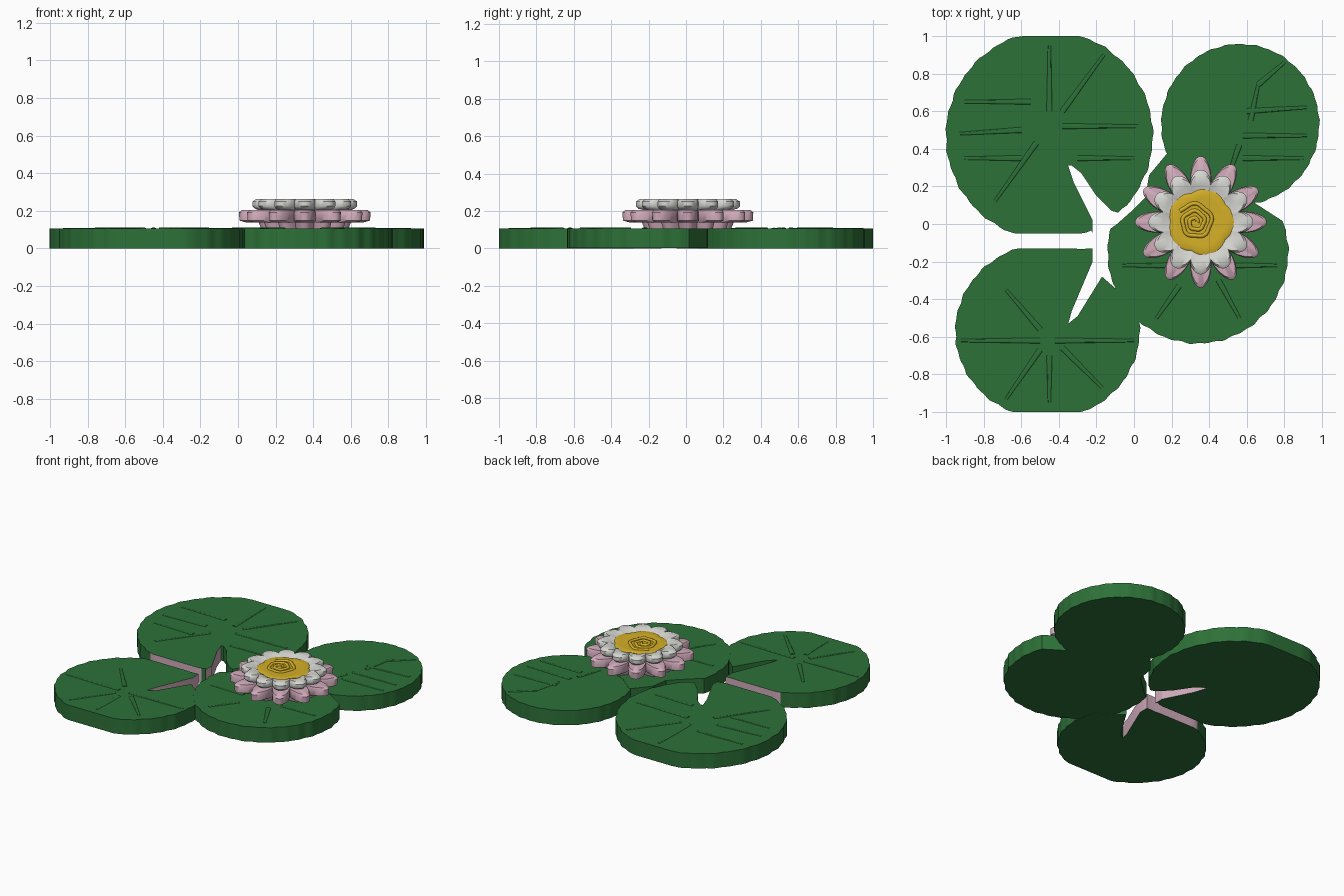
import bpy, bmesh, math
from mathutils import Matrix, Vector

cube = bpy.data.objects.get("Cube")
if cube:
    bpy.data.objects.remove(cube)


def material(name, rgb):
    m = bpy.data.materials.new(name)
    m.use_nodes = True
    m.diffuse_color = (*rgb, 1)
    m.node_tree.nodes["Principled BSDF"].inputs["Base Color"].default_value = (*rgb, 1)
    return m


green = material("leaf green", (0.026, 0.165, 0.039))
pink = material("petal pink", (0.64, 0.41, 0.50))
white = material("petal white", (0.68, 0.68, 0.65))
yellow = material("centre yellow", (0.66, 0.43, 0.02))


def finish(name, bm, mats, smooth=None):
    bmesh.ops.recalc_face_normals(bm, faces=bm.faces)
    me = bpy.data.meshes.new(name)
    bm.to_mesh(me)
    bm.free()
    ob = bpy.data.objects.new(name, me)
    bpy.context.collection.objects.link(ob)
    for m in mats:
        me.materials.append(m)
    if smooth:
        bpy.ops.object.select_all(action="DESELECT")
        ob.select_set(True)
        bpy.context.view_layer.objects.active = ob
        bpy.ops.object.shade_smooth_by_angle(angle=math.radians(smooth))
    return ob


def loft(bm, rings):
    """Skin closed rings of points and cap both ends."""
    loops = [[bm.verts.new(p) for p in ring] for ring in rings]
    n = len(loops[0])
    sides = []
    for a, b in zip(loops, loops[1:]):
        for i in range(n):
            j = (i + 1) % n
            sides.append(bm.faces.new((a[i], a[j], b[j], b[i])))
    bm.faces.new(loops[0][::-1])
    bm.faces.new(loops[-1])
    return sides


def pad(name, centre, radii, arc, notch, low, high, z0, z1, veins):
    """Clipped, rippled oval with a notch closing the arc."""
    steps = 110
    outline = []
    for i in range(steps + 1):
        deg = arc[0] + (arc[1] - arc[0]) * i / steps
        t = math.radians(deg)
        k = 1 + 0.006 * math.sin(33 * t) + 0.004 * math.sin(19 * t + 1)
        y = centre[1] + radii[1] * k * math.sin(t)
        outline.append((centre[0] + radii[0] * k * math.cos(t), min(max(y, low), high)))
    if arc[1] - arc[0] == 360:
        outline.pop()
    arc_count = len(outline)
    outline += notch
    bm = bmesh.new()
    sides = loft(bm, [[(x, y, z) for x, y in outline] for z in (z0, z1)])
    bmesh.ops.recalc_face_normals(bm, faces=bm.faces)
    # pink on the left notch wall and on the straight edge beside it
    for i, f in enumerate(sides):
        c = f.calc_center_median()
        straight = abs(f.normal.y) > 0.95 and abs(c.y + 0.09) < 0.05 and c.x < -0.2
        cut = i >= arc_count - 1 and f.normal.x > 0.3 and c.x < -0.2
        f.material_index = 1 if straight or cut else 0
    # raised veins
    for x0, y0, x1, y1 in veins:
        d = Vector((x1 - x0, y1 - y0, 0))
        place = (Matrix.Translation(((x0 + x1) / 2, (y0 + y1) / 2, z1))
                 @ Matrix.Rotation(math.atan2(d.y, d.x), 4, "Z")
                 @ Matrix.Diagonal((1, 1, 0.35, 1))
                 @ Matrix.Rotation(math.pi / 2, 4, "Y"))
        bmesh.ops.create_cone(bm, cap_ends=True, segments=8, radius1=0.015,
                              radius2=0.008, depth=d.length, matrix=place)
    finish(name, bm, [green, pink], 25)


# lily pads
pad("back_left_pad", (-0.45, 0.47), (0.55, 0.555), (-48, 294),
    [(-0.22, -0.05), (-0.22, 0.02), (-0.32, 0.22), (-0.35, 0.31), (-0.33, 0.31),
     (-0.28, 0.27), (-0.2, 0.15), (-0.12, 0.07)], -0.05, 1, 0, 0.106,
    [(-0.55, 0.65, -0.9, 0.65), (-0.6, 0.5, -0.93, 0.48), (-0.6, 0.35, -0.9, 0.35),
     (-0.52, 0.43, -0.74, 0.12), (-0.45, 0.6, -0.45, 0.95), (-0.38, 0.6, -0.16, 0.9),
     (-0.38, 0.52, 0.02, 0.52), (-0.3, 0.35, 0, 0.35)])
pad("front_left_pad", (-0.46, -0.57), (0.49, 0.465), (70, 382),
    [(-0.09, -0.35), (-0.17, -0.28), (-0.3, -0.49), (-0.35, -0.53), (-0.33, -0.46),
     (-0.22, -0.2), (-0.22, -0.13)], -1, -0.13, 0, 0.106,
    [(-0.5, -0.62, -0.92, -0.62), (-0.42, -0.62, 0, -0.62), (-0.5, -0.67, -0.68, -0.93),
     (-0.38, -0.66, -0.17, -0.87), (-0.45, -0.7, -0.45, -0.95), (-0.5, -0.56, -0.68, -0.35)])
pad("front_right_pad", (0.34, -0.15), (0.48, 0.485), (165, 380),
    [(0.66, 0.1), (0.5, 0.2), (0.3, 0.28), (0.18, 0.38), (0.08, 0.26), (0.06, 0.14),
     (0, 0.08), (-0.09, 0)], -1, 1, 0.001, 0.107,
    [(0.2, -0.22, -0.06, -0.22), (0.5, -0.22, 0.76, -0.22), (0.24, -0.33, 0.12, -0.5),
     (0.45, -0.3, 0.56, -0.5)])
pad("back_right_pad", (0.565, 0.53), (0.42, 0.427), (0, 360), [], -1, 1, 0, 0.105,
    [(0.6, 0.6, 0.92, 0.62), (0.58, 0.47, 0.92, 0.47), (0.58, 0.35, 0.9, 0.35),
     (0.62, 0.55, 0.66, 0.74), (0.66, 0.74, 0.8, 0.86), (0.56, 0.42, 0.5, 0.25)])

FLOWER = (0.355, 0.01)


def lobed(name, rings, lobes, mat, power=1.0):
    """Stack of scalloped rings given as (valley radius, tip radius, height)."""
    n = lobes * 16
    bm = bmesh.new()
    stack = []
    for low, tip, z in rings:
        ring = []
        for i in range(n):
            t = math.tau * i / n
            r = low + (tip - low) * abs(math.cos(lobes * t / 2)) ** power
            ring.append((FLOWER[0] + r * math.cos(t), FLOWER[1] + r * math.sin(t), z))
        stack.append(ring)
    loft(bm, stack)
    finish(name, bm, [mat], 40)


# flower tiers: pink outside, white inside, yellow heart
lobed("flower_base", [(0.18, 0.23, 0.1), (0.2, 0.25, 0.15)], 12, pink)
lobed("outer_petals", [(0.2, 0.31, 0.138), (0.22, 0.347, 0.148), (0.22, 0.35, 0.192),
                       (0.21, 0.335, 0.204), (0.17, 0.2, 0.207)], 12, pink, 0.95)
lobed("inner_petals", [(0.18, 0.22, 0.2), (0.205, 0.265, 0.212), (0.215, 0.278, 0.225),
                       (0.215, 0.278, 0.25), (0.205, 0.258, 0.263),
                       (0.185, 0.2, 0.261), (0.16, 0.165, 0.244)], 12, white, 0.75)
lobed("flower_heart", [(0.16, 0.18, 0.23), (0.16, 0.18, 0.247), (0.15, 0.168, 0.253),
                       (0.12, 0.13, 0.25)], 5, yellow)


# rolled ridge in the heart
def spiral(name, turns, r0, r1, thick):
    cu = bpy.data.curves.new(name, "CURVE")
    cu.dimensions = "3D"
    cu.bevel_depth = thick
    cu.bevel_resolution = 2
    cu.use_fill_caps = True
    sp = cu.splines.new("POLY")
    n = 90
    sp.points.add(n)
    for i, p in enumerate(sp.points):
        f = i / n
        t = math.tau * turns * f
        r = (r0 + (r1 - r0) * f) * (1 + 0.06 * math.sin(5 * t))
        p.co = (FLOWER[0] - 0.03 + r * math.cos(t), FLOWER[1] + r * math.sin(t), 0.249, 1)
    ob = bpy.data.objects.new(name, cu)
    bpy.context.collection.objects.link(ob)
    cu.materials.append(yellow)


spiral("heart_spiral", 2.4, 0.012, 0.1, 0.011)
